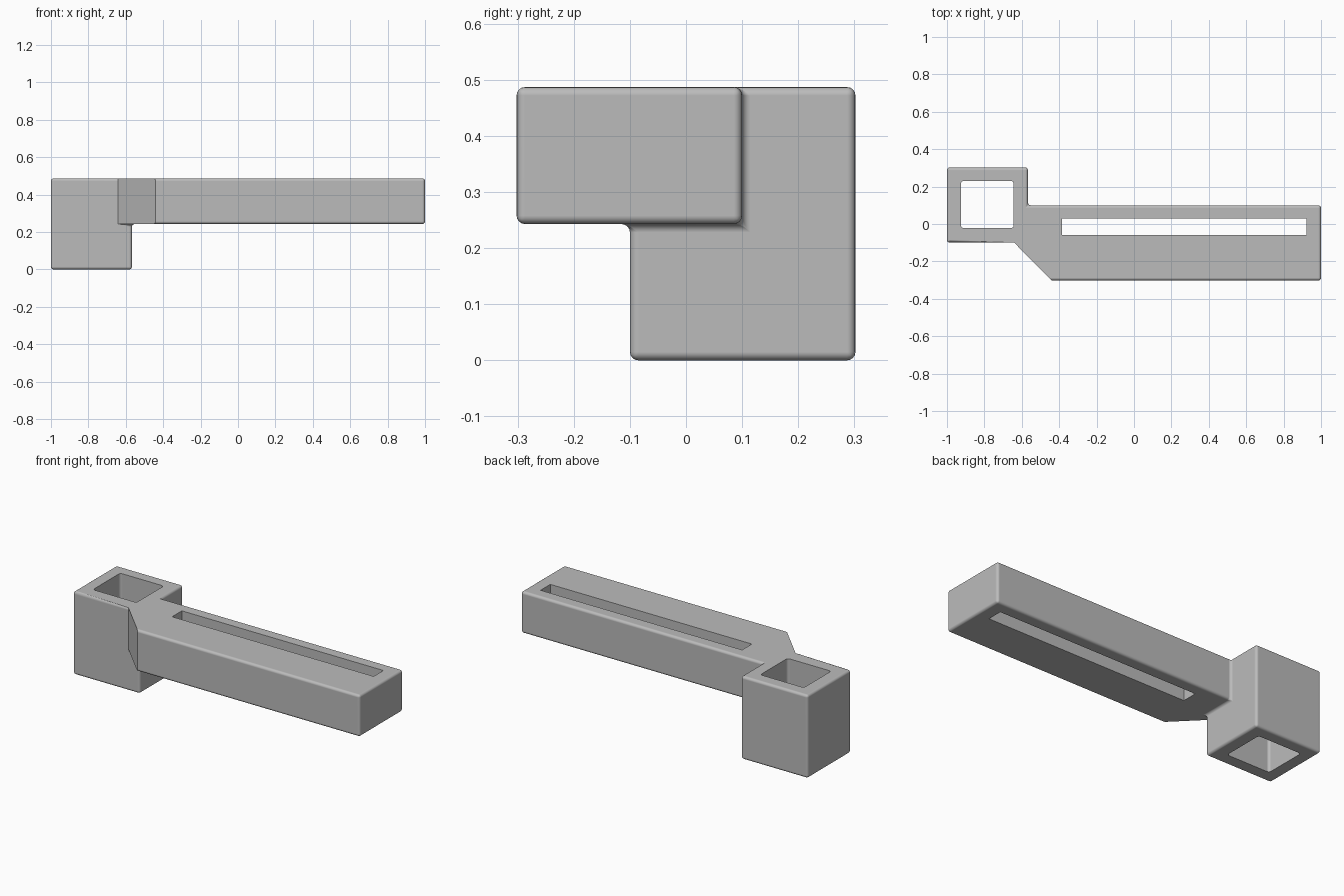
import bpy, bmesh, math

cube = bpy.data.objects.get("Cube")
if cube:
    bpy.data.objects.remove(cube, do_unlink=True)

TOP, MID = 0.487, 0.243
ROUND = 0.015

grey = bpy.data.materials.new("plain grey")
grey.use_nodes = True
colour = (0.5, 0.5, 0.5, 1)
grey.diffuse_color = colour
grey.node_tree.nodes["Principled BSDF"].inputs["Base Color"].default_value = colour


def prism(name, outline, z0, z1, corner=0):
    """Extrude a plan outline upward, optionally rounding its upright edges."""
    bm = bmesh.new()
    base = bm.faces.new([bm.verts.new((x, y, z0)) for x, y in outline])
    ext = bmesh.ops.extrude_face_region(bm, geom=[base])
    for v in ext["geom"]:
        if isinstance(v, bmesh.types.BMVert):
            v.co.z = z1
    bmesh.ops.recalc_face_normals(bm, faces=bm.faces)
    if corner:
        upright = [e for e in bm.edges if abs(e.verts[0].co.z - e.verts[1].co.z) > 0.01]
        bmesh.ops.bevel(bm, geom=upright, offset=corner, segments=4, profile=0.5, affect='EDGES')
    mesh = bpy.data.meshes.new(name)
    bm.to_mesh(mesh)
    bm.free()
    mesh.materials.append(grey)
    obj = bpy.data.objects.new(name, mesh)
    bpy.context.collection.objects.link(obj)
    return obj


def rect(x0, x1, y0, y1):
    return [(x0, y0), (x1, y0), (x1, y1), (x0, y1)]


def combine(target, other, operation):
    """Apply a boolean and discard the second part."""
    mod = target.modifiers.new(operation.lower(), 'BOOLEAN')
    mod.operation, mod.solver, mod.object = operation, 'EXACT', other
    bpy.context.view_layer.objects.active = target
    bpy.ops.object.modifier_apply(modifier=mod.name)
    bpy.data.objects.remove(other, do_unlink=True)


# Square socket block with the slanted arm joined to it
bracket = prism("socket_and_arm", rect(-1, -0.567, -0.1, 0.302), 0, TOP)
arm = prism("arm", [(-0.68, 0.1), (-0.68, -0.06), (-0.44, -0.302), (1, -0.302), (1, 0.1)], MID, TOP)
combine(bracket, arm, 'UNION')

# Round the straight edges and inner corners, leaving the slanted face crisp
bm = bmesh.new()
bm.from_mesh(bracket.data)
bmesh.ops.remove_doubles(bm, verts=bm.verts, dist=0.0005)
bmesh.ops.dissolve_limit(bm, angle_limit=math.radians(2), verts=bm.verts, edges=bm.edges)
bm.normal_update()


def straight(face):
    return max(abs(c) for c in face.normal) > 0.98


edges = [e for e in bm.edges if len(e.link_faces) == 2
         and e.calc_face_angle() > 1 and all(straight(f) for f in e.link_faces)]
bmesh.ops.bevel(bm, geom=edges, offset=ROUND, segments=4, profile=0.5,
                affect='EDGES', clamp_overlap=True)
bm.to_mesh(bracket.data)
bm.free()

# Through openings: the square socket and the long slot
combine(bracket, prism("socket_hole", rect(-0.925, -0.643, -0.022, 0.23), -0.1, 0.6, ROUND), 'DIFFERENCE')
combine(bracket, prism("slot_hole", rect(-0.385, 0.922, -0.06, 0.03), -0.1, 0.6), 'DIFFERENCE')

# Smooth rounds with flat main faces
bpy.ops.object.select_all(action='DESELECT')
bracket.select_set(True)
bpy.context.view_layer.objects.active = bracket
bpy.ops.object.shade_smooth_by_angle(angle=math.radians(35))
weighted = bracket.modifiers.new("flat_faces", 'WEIGHTED_NORMAL')
weighted.keep_sharp = True
weighted.weight = 100
